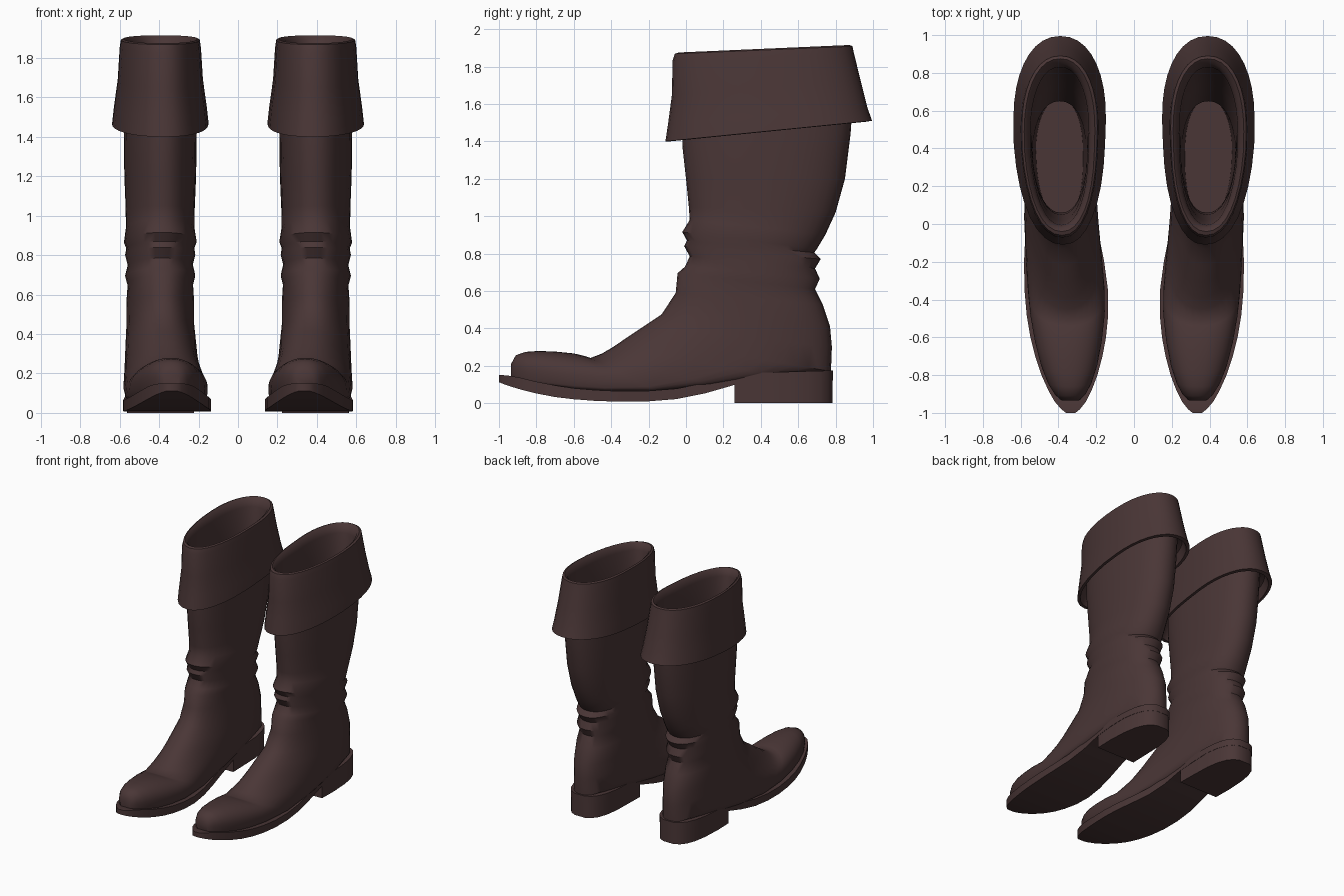
import bpy, bmesh, math

leather = bpy.data.materials.new("dark_brown_leather")
leather.diffuse_color = (0.068, 0.037, 0.037, 1)
SIDES = 36


def interp(table, y):
    for (a, va), (b, vb) in zip(table, table[1:]):
        if y <= b:
            f = max(0, (y - a) / (b - a))
            return va + (vb - va) * f
    return table[-1][1]


def centre_x(y):
    """Centre line of the boot, bending slightly inward at the toe."""
    return interp([(-1, .335), (-.4, .355), (0, .385), (.4, .395), (1, .39)], y)


def ring(bm, yf, zf, yb, zb, w, m=.55, e=2.2):
    """Tilted egg section from a front/top point to a back/bottom point.
    m is where it is widest, e is how square the back/bottom half is."""
    verts = []
    for i in range(SIDES):
        a = 2 * math.pi * i / SIDES
        c, s = math.cos(a), math.sin(a)
        p = 2 / (2.2 if c > 0 else e)
        along = abs(c) ** p
        t = m * (1 - along) if c > 0 else m + (1 - m) * along
        x = math.copysign(abs(s) ** p, s) * w
        y = yf + (yb - yf) * t
        verts.append(bm.verts.new((centre_x(y) + x, y, zf + (zb - zf) * t)))
    return verts


def finish(bm, name, angle):
    bmesh.ops.remove_doubles(bm, verts=bm.verts, dist=1e-5)
    mesh = bpy.data.meshes.new(name)
    bm.to_mesh(mesh)
    bm.free()
    ob = bpy.data.objects.new(name, mesh)
    bpy.context.collection.objects.link(ob)
    mesh.materials.append(leather)
    ob.modifiers.new("pair", "MIRROR").use_clip = False
    bpy.ops.object.select_all(action="DESELECT")
    ob.select_set(True)
    bpy.context.view_layer.objects.active = ob
    bpy.ops.object.shade_smooth_by_angle(angle=math.radians(angle))
    return ob


def loft(name, sections, cap_start=False, cap_end=False, angle=45):
    bm = bmesh.new()
    rings = [ring(bm, *s) for s in sections]
    for top, low in zip(rings, rings[1:]):
        for i in range(SIDES):
            j = (i + 1) % SIDES
            bm.faces.new((top[i], low[i], low[j], top[j]))
    if cap_start:
        bm.faces.new(rings[0])
    if cap_end:
        bm.faces.new(rings[-1][::-1])
    return finish(bm, name, angle)


def slab(name, stations):
    """Plate along y; each station is y, half width, bottom z, top z."""
    bm = bmesh.new()
    rows = []
    for y, w, zb, zt in stations:
        c = centre_x(y)
        rows.append([bm.verts.new(p) for p in (
            (c - w, y, zb), (c + w, y, zb), (c + w, y, zt), (c - w, y, zt))])
    for a, b in zip(rows, rows[1:]):
        for i in range(4):
            j = (i + 1) % 4
            bm.faces.new((a[i], a[j], b[j], b[i]))
    bm.faces.new(rows[0])
    bm.faces.new(rows[-1][::-1])
    bmesh.ops.recalc_face_normals(bm, faces=bm.faces)
    return finish(bm, name, 40)


# Shaft, slouch folds, instep and toe in one skin
loft("boot_upper", [
    (-.02, 1.50, .89, 1.58, .185),
    (-.02, 1.38, .88, 1.44, .185),
    (.00, 1.20, .85, 1.20, .182),
    (.015, 1.05, .80, 1.02, .175),
    (.02, .98, .745, .90, .174),
    (-.02, .915, .70, .825, .184),
    (.005, .87, .685, .805, .172),
    (-.01, .84, .72, .77, .178),
    (.02, .785, .69, .72, .165),
    (-.005, .73, .715, .665, .178),
    (-.045, .695, .69, .61, .166),
    (-.055, .59, .73, .53, .172),
    (-.13, .475, .77, .41, .172),
    (-.22, .415, .78, .30, .178, .5),
    (-.31, .355, .775, .17, .184, .45, 2.4),
    (-.39, .30, .52, .14, .188, .48, 4),
    (-.45, .265, .17, .09, .197, .55, 5),
    (-.51, .242, -.15, .06, .203, .65, 6),
    (-.54, .252, -.28, .06, .203, .7, 6),
    (-.60, .266, -.42, .06, .198, .75, 6),
    (-.70, .276, -.58, .07, .178, .75, 6),
    (-.79, .279, -.72, .085, .150, .7, 6),
    (-.86, .274, -.83, .10, .116, .65, 6),
    (-.91, .256, -.90, .12, .080, .6, 6),
    (-.935, .21, -.935, .135, .045, .6, 4)], cap_end=True)

# Insole, inner lining, rolled rim and turned-down cuff
loft("cuff_and_lining", [
    (.03, .20, .66, .20, .125),
    (.05, .50, .66, .50, .135),
    (.06, .78, .65, .75, .140),
    (.05, 1.10, .74, 1.10, .145),
    (.02, 1.50, .82, 1.55, .150, .58),
    (-.005, 1.82, .83, 1.85, .155, .58),
    (-.02, 1.86, .85, 1.895, .168, .58),
    (-.04, 1.875, .875, 1.915, .187, .58),
    (-.06, 1.868, .89, 1.908, .200, .6),
    (-.072, 1.83, .898, 1.87, .206, .6),
    (-.075, 1.65, .935, 1.72, .216, .6),
    (-.095, 1.50, .97, 1.58, .236, .6),
    (-.11, 1.40, .995, 1.51, .245, .6),
    (-.085, 1.40, .965, 1.505, .225, .6),
    (-.05, 1.48, .93, 1.57, .205, .6),
    (-.02, 1.50, .89, 1.58, .185)], cap_start=True)

# Curved sole with a protruding welt
slab("sole", [
    (-1, .025, .112, .150), (-.98, .050, .104, .150), (-.94, .083, .090, .146),
    (-.88, .115, .072, .135), (-.80, .148, .052, .115), (-.70, .178, .033, .095),
    (-.60, .200, .021, .080), (-.48, .216, .012, .070), (-.35, .221, .008, .064),
    (-.20, .212, .010, .066), (-.05, .194, .022, .078), (.10, .178, .052, .108),
    (.26, .170, .098, .150), (.40, .170, .11, .163), (.55, .164, .12, .168),
    (.65, .148, .12, .171), (.72, .122, .12, .173), (.76, .090, .12, .174),
    (.785, .045, .12, .174)])

# Stacked heel block
slab("heel", [
    (.26, .168, 0, .12), (.40, .168, 0, .13), (.55, .162, 0, .13),
    (.65, .146, 0, .13), (.72, .120, 0, .13), (.76, .088, 0, .13),
    (.783, .045, 0, .13)])
